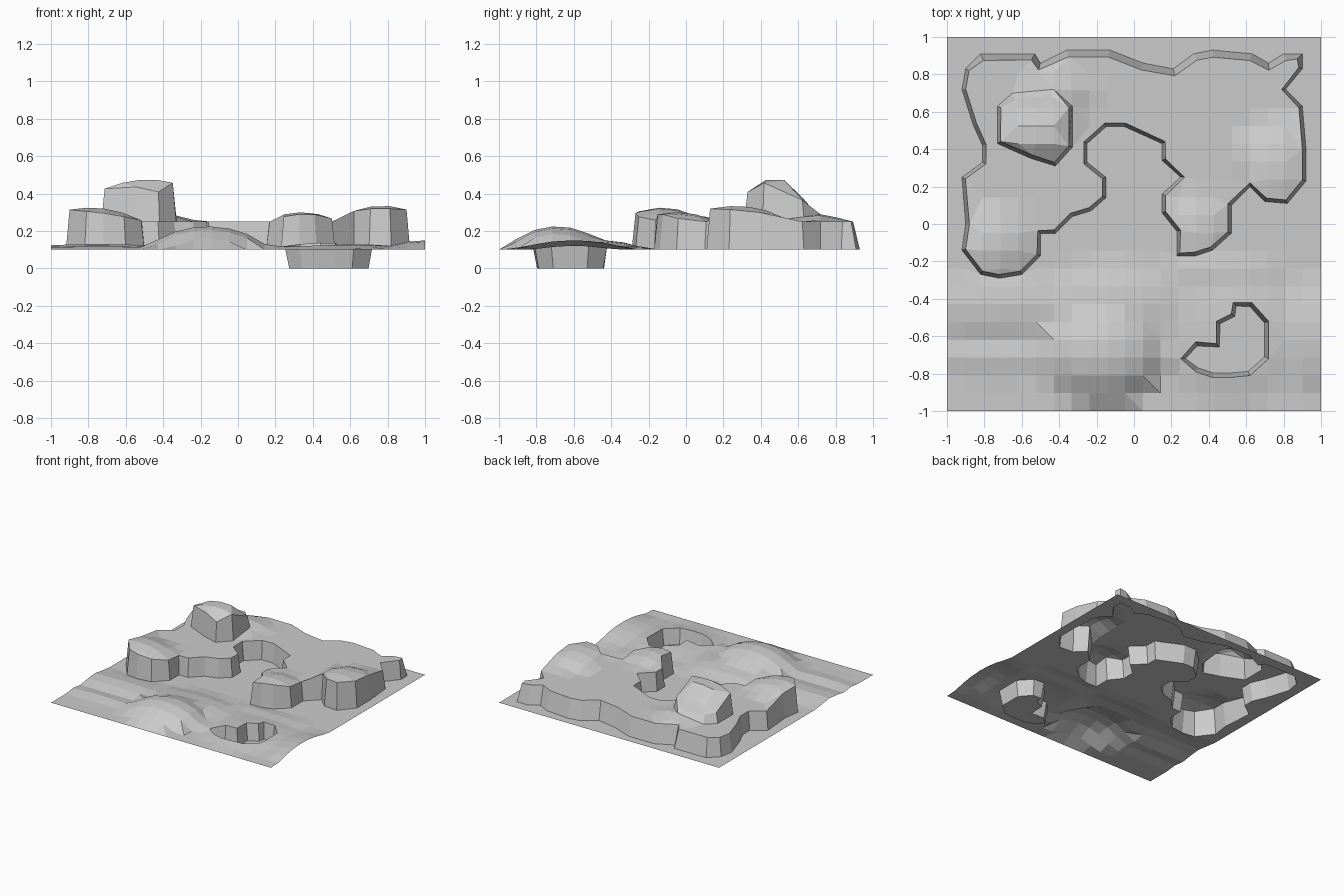
import bpy, bmesh
from math import hypot
from mathutils import Vector
from mathutils.geometry import delaunay_2d_cdt, intersect_point_line

if "Cube" in bpy.data.objects:
    bpy.data.objects.remove(bpy.data.objects["Cube"])

# Foot outlines of the plateau, the upper knoll and the pit rim
PLATEAU = [Vector(p) for p in (
    (-.82, .91), (-.53, .91), (-.5, .86), (-.36, .93), (-.13, .93), (.05, .86), (.21, .83),
    (.32, .91), (.42, .93), (.63, .91), (.72, .86), (.8, .91), (.9, .91), (.9, .83), (.81, .72),
    (.9, .63), (.92, .4), (.92, .23), (.82, .11), (.7, .12), (.62, .2), (.52, .1), (.52, -.05),
    (.42, -.14), (.33, -.17), (.23, -.17), (.23, -.04), (.15, .06), (.15, .16), (.25, .25),
    (.15, .34), (.15, .43), (-.05, .52), (-.15, .52), (-.25, .43), (-.25, .33), (-.15, .25),
    (-.15, .14), (-.23, .07), (-.33, .04), (-.42, -.05), (-.5, -.05), (-.5, -.17), (-.6, -.27),
    (-.72, -.29), (-.82, -.27), (-.92, -.14), (-.9, 0), (-.92, .25), (-.81, .33), (-.81, .42),
    (-.86, .53), (-.92, .72), (-.9, .83))]
KNOLL = [Vector(p) for p in (
    (-.73, .43), (-.73, .63), (-.65, .7), (-.43, .72), (-.33, .63), (-.33, .41), (-.42, .31),
    (-.55, .35))]
PIT = [Vector(p) for p in (
    (.25, -.72), (.33, -.63), (.44, -.64), (.44, -.52), (.52, -.48), (.53, -.42), (.63, -.42),
    (.72, -.52), (.72, -.72), (.62, -.81), (.52, -.82), (.42, -.82), (.33, -.79))]


def inset(loop, d):
    """Shrink a clockwise outline."""
    out = []
    for i, p in enumerate(loop):
        a = (p - loop[i - 1]).normalized()
        b = (loop[(i + 1) % len(loop)] - p).normalized()
        n = (Vector((a.y, -a.x)) + Vector((b.y, -b.x))).normalized()
        out.append(p + n * (d + (.018 if n.y < -.5 and p.y > .6 else 0)))
    return out


def inside(p, loop):
    hit = False
    for i, b in enumerate(loop):
        a = loop[i - 1]
        if (a.y > p.y) != (b.y > p.y) and p.x < (b.x - a.x) * (p.y - a.y) / (b.y - a.y) + a.x:
            hit = not hit
    return hit


def near(p, loop):
    best = 9
    for i, b in enumerate(loop):
        q, t = intersect_point_line(p, loop[i - 1], b)
        q = Vector(q[:2]) if 0 <= t <= 1 else (b if t > 1 else loop[i - 1])
        best = min(best, (p - q).length)
    return best


def bump(p, cx, cy, rx, ry, h, power=1.0):
    d = hypot((p.x - cx) / rx, (p.y - cy) / ry)
    return h * max(0, 1 - d * d) ** power


# Height of each level of ground
def ground_z(p):
    return .1 + max(bump(p, -.16, -.69, .33, .27, .125, .75),
                    bump(p, -.12, -.45, .42, .25, .05),
                    bump(p, -.75, -.44, .55, .16, .03),
                    bump(p, -.75, -.72, .4, .1, .018),
                    bump(p, .52, -.6, .38, .36, .04),
                    bump(p, 1, -.6, .25, .32, .05),
                    bump(p, .45, -.28, .4, .1, .02))


def plateau_z(p):
    return .25 + max(bump(p, -.79, -.13, .29, .24, .075),
                     bump(p, .77, .26, .24, .29, .085, .75),
                     bump(p, .34, -.05, .2, .22, .05),
                     bump(p, -.42, .7, .2, .15, .04, .8))


def knoll_z(p):
    return max(.29, .475 - 1.15 * max(0, p.y - .54) - .9 * (p.x + .48) ** 2
               - .7 * max(0, .42 - p.y))


def pit_z(p):
    return 0.0


# Every step is a foot loop and a slightly inset loop at the next level
pts, zs, edges, loops = [], [], [], []
for foot, below, above, gap in ((PLATEAU, ground_z, plateau_z, .02),
                                (KNOLL, plateau_z, knoll_z, .02),
                                (PIT, ground_z, pit_z, .024)):
    top = inset(foot, gap)
    for loop, height in ((foot, below), (top, above)):
        s, n = len(pts), len(loop)
        pts += loop
        zs += [height(p) for p in loop]
        edges += [(s + i, s + (i + 1) % n) for i in range(n)]
    loops.append((foot, top, above))

# Regular grid points fill the space between the steps
N = 21
for j in range(N + 1):
    for i in range(N + 1):
        p = Vector((2 * i / N - 1, 2 * j / N - 1))
        rim = i in (0, N) or j in (0, N)
        if not rim and any(near(p, lp) < .025 or inside(p, f) != inside(p, t)
                           for f, t, _ in loops for lp in (f, t)):
            continue
        z = ground_z
        for foot, _, above in loops:
            if inside(p, foot):
                z = above
        pts.append(p)
        zs.append(z(p))

verts, _, faces, orig, _, _ = delaunay_2d_cdt(pts, edges, [], 0, 1e-5)
co = [(v.x, v.y, zs[o[0]] if o else ground_z(v)) for v, o in zip(verts, orig)]

# Terrain sheet with flat facets
mesh = bpy.data.meshes.new("terrain")
mesh.from_pydata(co, [], faces)
bm = bmesh.new()
bm.from_mesh(mesh)
bmesh.ops.join_triangles(bm, faces=bm.faces[:], angle_face_threshold=.5,
                         angle_shape_threshold=.7)
for f in bm.faces:
    f.normal_update()
    if f.normal.z < 0:
        f.normal_flip()
bm.to_mesh(mesh)
bm.free()
terrain = bpy.data.objects.new("terrain", mesh)
bpy.context.collection.objects.link(terrain)
